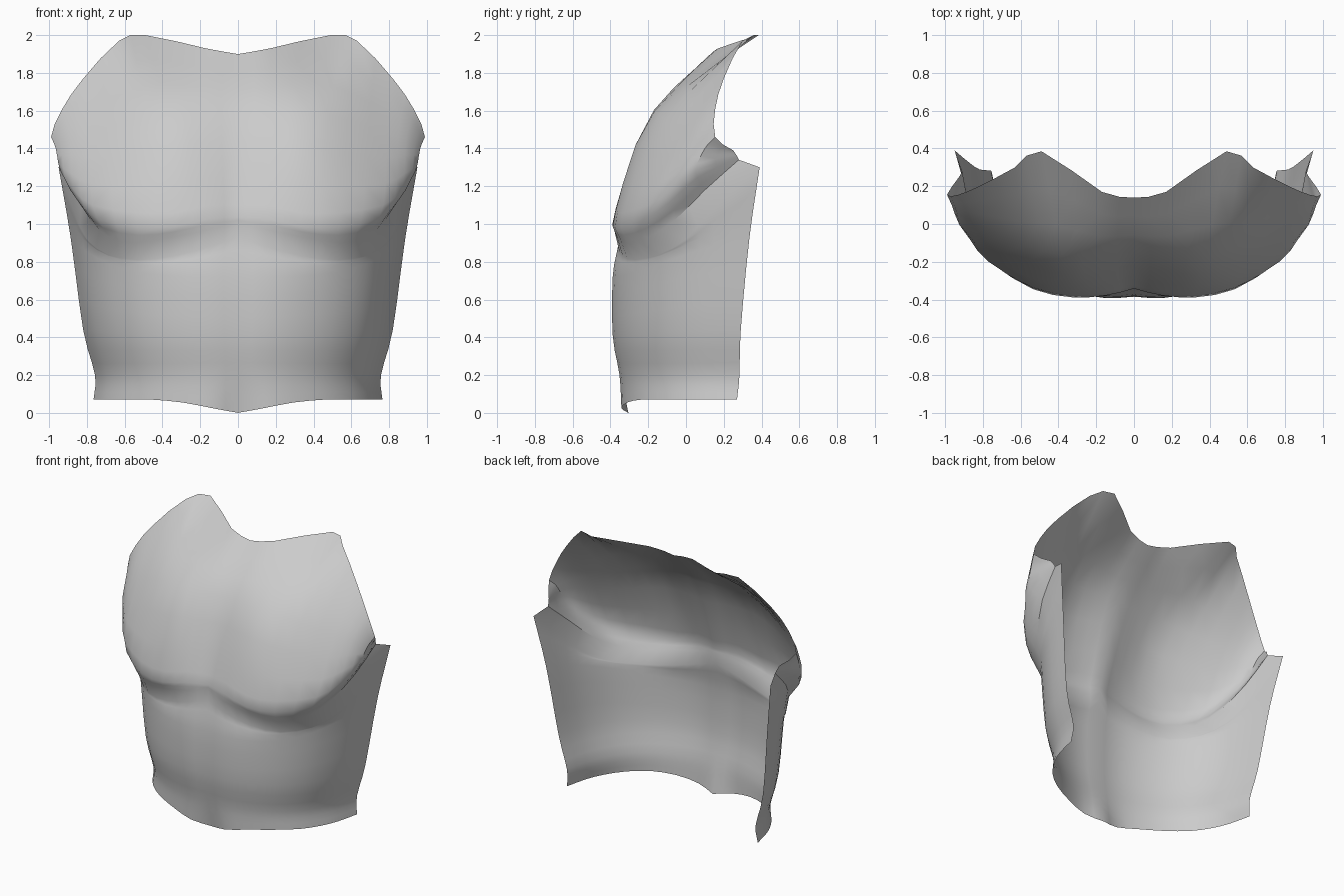
import bpy, bmesh
from mathutils import Vector

if "Cube" in bpy.data.objects:
    bpy.data.objects.remove(bpy.data.objects["Cube"])

# --- spline helpers -------------------------------------------------------
def spline(pts, n):
    """Catmull-Rom through pts with n steps per span."""
    p = [2 * pts[0] - pts[1]] + list(pts) + [2 * pts[-1] - pts[-2]]
    out = []
    for i in range(1, len(p) - 2):
        a, b, c, d = p[i - 1:i + 3]
        for k in range(n):
            t = k / n
            out.append(0.5 * (2 * b + (c - a) * t + (2 * a - 5 * b + 4 * c - d) * t * t
                              + (3 * b - a - 3 * c + d) * t ** 3))
    return out + [pts[-1]]

def vecs(*pts):
    return [Vector(p) for p in pts]

def loft(bm, rows, nu, nv):
    """Skin a smooth patch through rows running from centre to side."""
    rows = [spline(r, nu) for r in rows]
    cols = [spline(list(c), nv) for c in zip(*rows)]
    grid = [[bm.verts.new(p) for p in c] for c in cols]
    for a, b in zip(grid, grid[1:]):
        for i in range(len(a) - 1):
            bm.faces.new((a[i], a[i + 1], b[i + 1], b[i]))

# --- chest curves, centre line to armpit ----------------------------------
rim = vecs((0, .14, 1.90), (.17, .17, 1.93), (.49, .385, 2.0), (.63, .30, 1.97),
           (.82, .20, 1.77), (.93, .155, 1.61), (.99, .155, 1.46), (.925, .25, 1.39))
upper = vecs((0, -.145, 1.6), (.18, -.165, 1.6), (.38, -.165, 1.6), (.58, -.11, 1.55),
             (.79, -.02, 1.48), (.89, .03, 1.45), (.965, .10, 1.40), (.92, .26, 1.375))
full = vecs((0, -.325, 1.1), (.15, -.36, 1.1), (.33, -.375, 1.06), (.54, -.335, 1.06),
            (.77, -.20, 1.1), (.87, -.08, 1.18), (.94, .05, 1.28), (.915, .27, 1.36))
under = vecs((0, -.34, 1.0), (.15, -.375, .97), (.35, -.365, .93), (.53, -.31, .90),
             (.68, -.20, .93), (.78, -.06, 1.02), (.87, .10, 1.18), (.91, .28, 1.34))
ledge = vecs((0, -.345, .93), (.15, -.36, .88), (.34, -.335, .83), (.53, -.27, .81),
             (.69, -.14, .84), (.80, .0, .92), (.87, .14, 1.07), (.95, .39, 1.30))

# --- abdomen: one half section scaled per level ---------------------------
SECTION = [(0, .01), (.18, 0), (.385, .05), (.6, .17), (.77, .345), (.88, .54), (.95, .74), (1, 1)]

def belly(z, width, front, back, lift):
    return [Vector((width * u, front + (back - front) * v, z + lift * u ** 4)) for u, v in SECTION]

waist = [belly(.72, .885, -.388, .335, .20),
         belly(.41, .82, -.388, .29, .03),
         belly(.20, .757, -.352, .283, 0)]
hem = belly(.07, .765, -.342, .27, 0)
hem[0] = Vector((0, -.305, 0))
hem[1].z = .025
hem[2].z = .055

# --- breastplate shell ----------------------------------------------------
bm = bmesh.new()
loft(bm, [rim, upper, full, under], 2, 3)
loft(bm, [under, ledge], 2, 1)
loft(bm, [ledge] + waist + [hem], 2, 3)
bmesh.ops.remove_doubles(bm, verts=bm.verts, dist=.0005)
mesh = bpy.data.meshes.new("breastplate")
bm.to_mesh(mesh)
bm.free()
plate = bpy.data.objects.new("breastplate", mesh)
bpy.context.collection.objects.link(plate)

# mirror the other half
mod = plate.modifiers.new("mirror", 'MIRROR')
mod.use_clip = True
mod.merge_threshold = .001
bpy.context.view_layer.objects.active = plate
plate.select_set(True)
bpy.ops.object.modifier_apply(modifier=mod.name)
bpy.ops.object.shade_smooth_by_angle(angle=.6)
